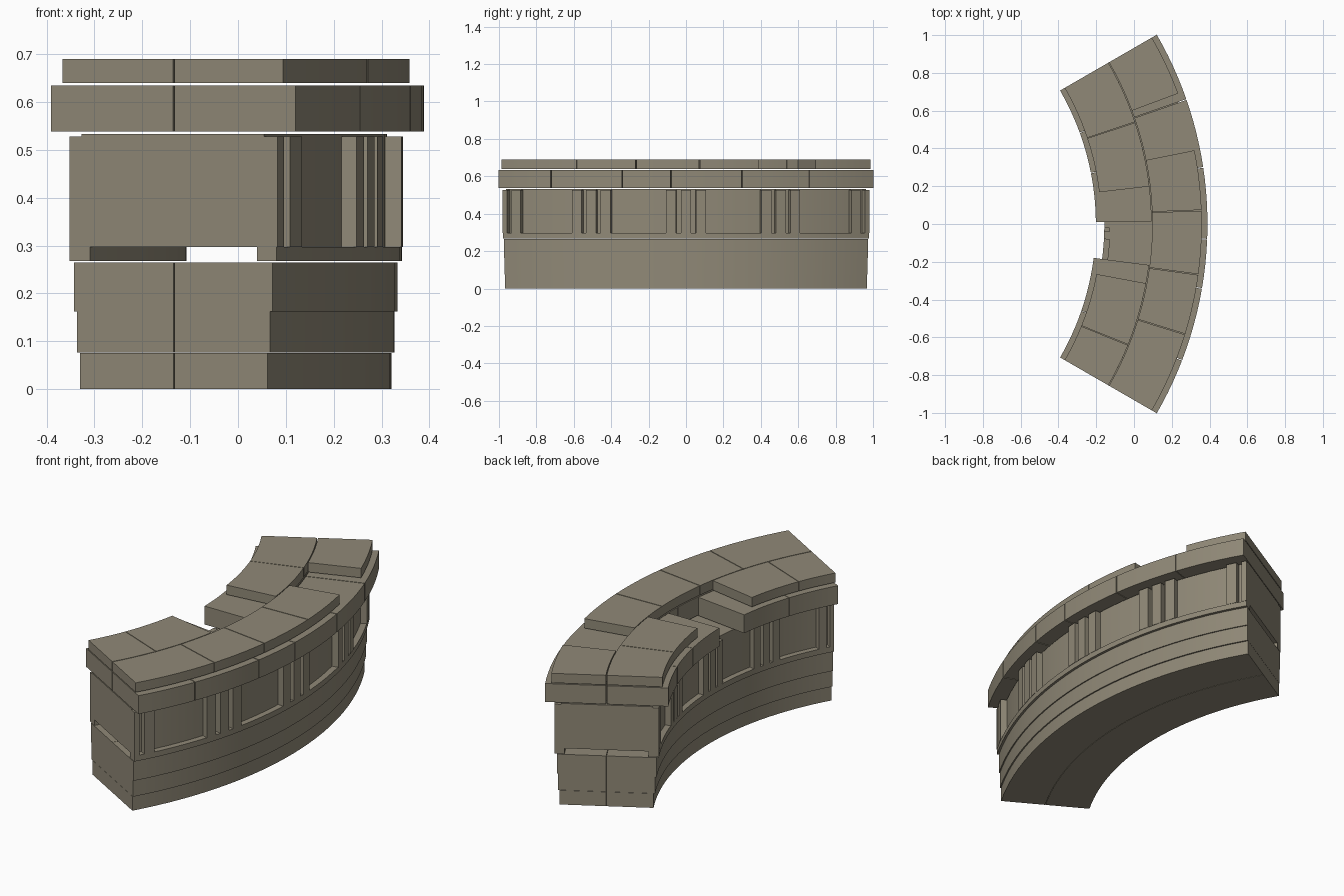
import bpy, bmesh
from math import radians, sin, cos, ceil

cube = bpy.data.objects.get("Cube")
if cube:
    bpy.data.objects.remove(cube)

stone = bpy.data.materials.new("weathered_stone")
stone.use_nodes = True
COLOR = (0.28, 0.25, 0.185, 1)
stone.diffuse_color = COLOR
stone.node_tree.nodes["Principled BSDF"].inputs["Base Color"].default_value = COLOR

CENTER_X = -1.615   # centre of the curve
HALF = 30           # half of the arc, in degrees
SEAM = 1.71         # joint between inner and outer rows
GAP = 0.06          # half joint width, in degrees


def arc_block(name, r0, r1, z0, z1, a0=-HALF, a1=HALF):
    """Stone block swept around the vertical axis of the curve."""
    bm = bmesh.new()
    steps = max(1, ceil((a1 - a0) / 2))
    rings = []
    for i in range(steps + 1):
        a = radians(a0 + (a1 - a0) * i / steps)
        rings.append([bm.verts.new((CENTER_X + r * cos(a), r * sin(a), z))
                      for r, z in ((r0, z0), (r1, z0), (r1, z1), (r0, z1))])
    for p, q in zip(rings, rings[1:]):
        for k in range(4):
            n = (k + 1) % 4
            bm.faces.new((p[k], p[n], q[n], q[k]))
    bm.faces.new(rings[0])
    bm.faces.new(rings[-1])
    bmesh.ops.recalc_face_normals(bm, faces=bm.faces)
    mesh = bpy.data.meshes.new(name)
    bm.to_mesh(mesh)
    bm.free()
    mesh.materials.append(stone)
    obj = bpy.data.objects.new(name, mesh)
    bpy.context.collection.objects.link(obj)
    bpy.ops.object.select_all(action='DESELECT')
    obj.select_set(True)
    bpy.context.view_layer.objects.active = obj
    bpy.ops.object.shade_smooth_by_angle(angle=radians(20))
    return obj


def course(name, r0, r1, z0, z1, angles):
    """Row of neighbouring blocks with thin open joints."""
    last = len(angles) - 2
    for i, (a, b) in enumerate(zip(angles, angles[1:])):
        arc_block(f"{name}_{i + 1}", r0, r1, z0, z1,
                  a + (GAP if i else 0), b - (GAP if i < last else 0))


# Stepped lower beam, in an inner and an outer row
for name, r0, r1, z0, z1 in (("lower_band", 1.484, 1.936, 0, 0.075),
                             ("middle_band", 1.476, 1.942, 0.076, 0.162),
                             ("upper_band", 1.469, 1.948, 0.162, 0.265)):
    arc_block(name + "_inner", r0, SEAM - 0.001, z0, z1)
    arc_block(name + "_outer", SEAM + 0.001, r1, z0, z1)

# Frieze: two bottom ledges and a recessed core
arc_block("frieze_ledge_inner", 1.458, 1.507, 0.268, 0.297)
arc_block("frieze_ledge_outer", 1.911, 1.958, 0.268, 0.297)
arc_block("frieze_core", 1.487, 1.927, 0.297, 0.533)

# Groups of three upright bars on both faces, halved at the ends
for group in range(-2, 3):
    for bar in (-1, 0, 1):
        mid = group * 15 + bar * 2.35
        a0, a1 = max(mid - 0.8, -HALF), min(mid + 0.8, HALF)
        if a1 > a0:
            arc_block("frieze_bar_inner", 1.458, 1.49, 0.297, 0.528, a0, a1)
            arc_block("frieze_bar_outer", 1.924, 1.96, 0.297, 0.528, a0, a1)

# Cornice, with a missing block on the inner row
IN, OUT = SEAM - 0.002, SEAM + 0.002
course("cornice_outer", OUT, 2.004, 0.538, 0.635,
       (-HALF, -21.1, -9.8, -2.3, 8.6, 19.2, HALF))
course("cornice_inner_left", 1.413, IN, 0.538, 0.635, (0.4, 11, 20, HALF))
course("cornice_inner_right", 1.413, IN, 0.538, 0.635, (-HALF, -19, -7.3))

# Broken capping course on top
course("cap_outer_right", OUT, 1.974, 0.64, 0.69,
       (-HALF, -17.2, -7.8, 2.1, 11.4))
course("cap_outer_left", OUT, 1.974, 0.64, 0.69, (20.5, HALF))
course("cap_inner_left", 1.441, IN, 0.64, 0.69, (6.7, 18.4, HALF))
course("cap_inner_right", 1.441, IN, 0.64, 0.69, (-HALF, -22, -10.6))
